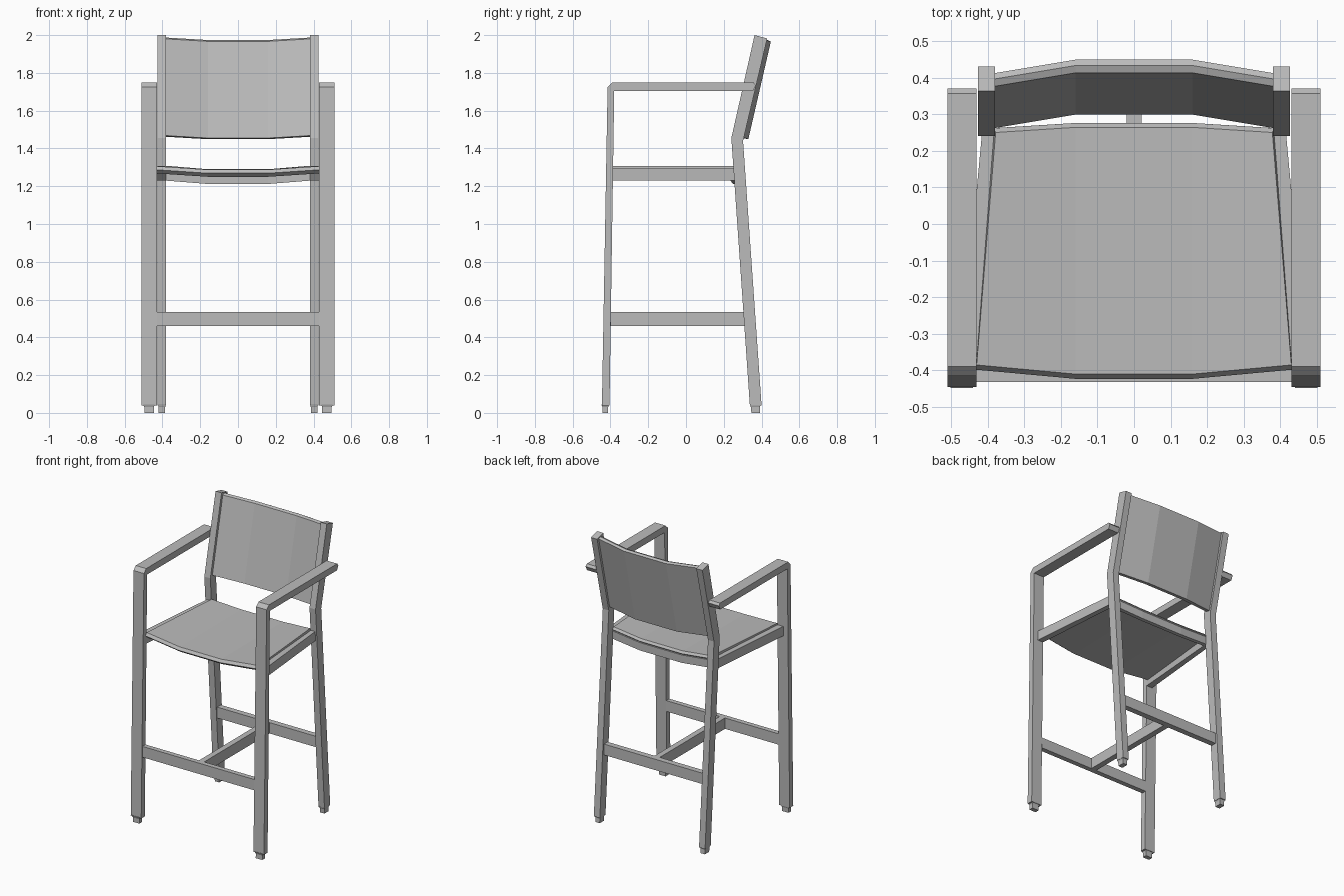
import bpy, bmesh

cube = bpy.data.objects.get("Cube")
if cube:
    bpy.data.objects.remove(cube)

grey = bpy.data.materials.new("light grey")
grey.use_nodes = True
colour = (0.5, 0.5, 0.5, 1)
grey.diffuse_color = colour
grey.node_tree.nodes["Principled BSDF"].inputs["Base Color"].default_value = colour


def loft(name, sections, mirror=False):
    """Skin a row of equal cross-sections and cap both ends."""
    bm = bmesh.new()
    rings = [[bm.verts.new(p) for p in s] for s in sections]
    n = len(rings[0])
    for a, b in zip(rings, rings[1:]):
        for i in range(n):
            j = (i + 1) % n
            bm.faces.new((a[i], a[j], b[j], b[i]))
    bm.faces.new(rings[0])
    bm.faces.new(rings[-1])
    bmesh.ops.recalc_face_normals(bm, faces=bm.faces)
    mesh = bpy.data.meshes.new(name)
    bm.to_mesh(mesh)
    bm.free()
    mesh.materials.append(grey)
    obj = bpy.data.objects.new(name, mesh)
    bpy.context.collection.objects.link(obj)
    if mirror:
        obj.modifiers.new("Mirror", 'MIRROR').use_mirror_merge = False
    return obj


def prism(name, x0, x1, profile, mirror=False):
    """Extrude a side profile of (y, z) points from x0 to x1."""
    return loft(name, [[(x, y, z) for y, z in profile] for x in (x0, x1)], mirror)


def rect(y0, y1, z0, z1):
    return [(y0, z0), (y1, z0), (y1, z1), (y0, z1)]


def bowed(name, profile, widths, bow, sag):
    """Three-facet panel: middle stations shift by bow in y and sag in z."""
    sections = []
    for side, middle in ((-1, 0), (-1, 1), (1, 1), (1, 0)):
        sections.append([(side * (0.16 if middle else w), y + middle * b, z - middle * sag)
                         for (y, z), w, b in zip(profile, widths, bow)])
    return loft(name, sections)


def foot(name, x0, x1, y0, y1, lean):
    """Small tapered foot under a leg."""
    rings = []
    for z, grow in ((0, 0), (0.03, 0), (0.045, 0.006)):
        s = lean * z
        a, b, c, d = x0 - grow, x1 + grow, y0 - grow + s, y1 + grow + s
        rings.append([(a, c, z), (b, c, z), (b, d, z), (a, d, z)])
    return loft(name, rings, True)


# Front legs flowing into the armrests
prism("front_leg_and_arm", 0.43, 0.51,
      [(-0.445, 0.04), (-0.405, 0.04), (-0.38, 1.705), (0.355, 1.705),
       (0.37, 1.735), (0.357, 1.75), (-0.39, 1.75), (-0.415, 1.725)], True)
foot("front_foot", 0.446, 0.496, -0.443, -0.413, 0.02)

# Back legs with the backward bend above the seat
prism("back_leg", 0.38, 0.426,
      [(0.338, 0.04), (0.4, 0.04), (0.302, 1.44), (0.43, 1.982),
       (0.363, 2.0), (0.24, 1.455)], True)
foot("back_foot", 0.386, 0.42, 0.346, 0.393, -0.07)

# Backrest panel with a bevelled front top edge
bowed("backrest", [(0.262, 1.468), (0.293, 1.462), (0.412, 1.978),
                   (0.396, 1.987), (0.376, 1.98)],
      [0.382] * 5, [0.037] * 5, 0.013)

# Seat panel with a rounded front nose
bowed("seat", [(0.25, 1.308), (0.262, 1.293), (0.25, 1.282),
               (-0.375, 1.268), (-0.398, 1.287), (-0.385, 1.306)],
      [0.378, 0.382, 0.382, 0.432, 0.432, 0.43],
      [0.014, 0.014, 0.014, -0.025, -0.025, -0.025], 0.018)

# Rails beneath the seat
bowed("back_seat_rail", rect(0.235, 0.262, 1.23, 1.284), [0.385] * 4, [0.014] * 4, 0.018)
loft("side_seat_rail",
     [[(xi, y, 1.23), (xo, y, 1.23), (xo, y, 1.295), (xi, y, 1.295)]
      for y, xi, xo in ((-0.39, 0.43, 0.475), (0.262, 0.38, 0.414))], True)

# Stretchers forming an H
low, high = 0.46, 0.535
prism("front_stretcher", -0.432, 0.432, rect(-0.432, -0.398, low, high))
prism("back_stretcher", -0.382, 0.382, rect(0.315, 0.355, low, high))
prism("middle_stretcher", -0.02, 0.02, rect(-0.4, 0.317, low, high))
